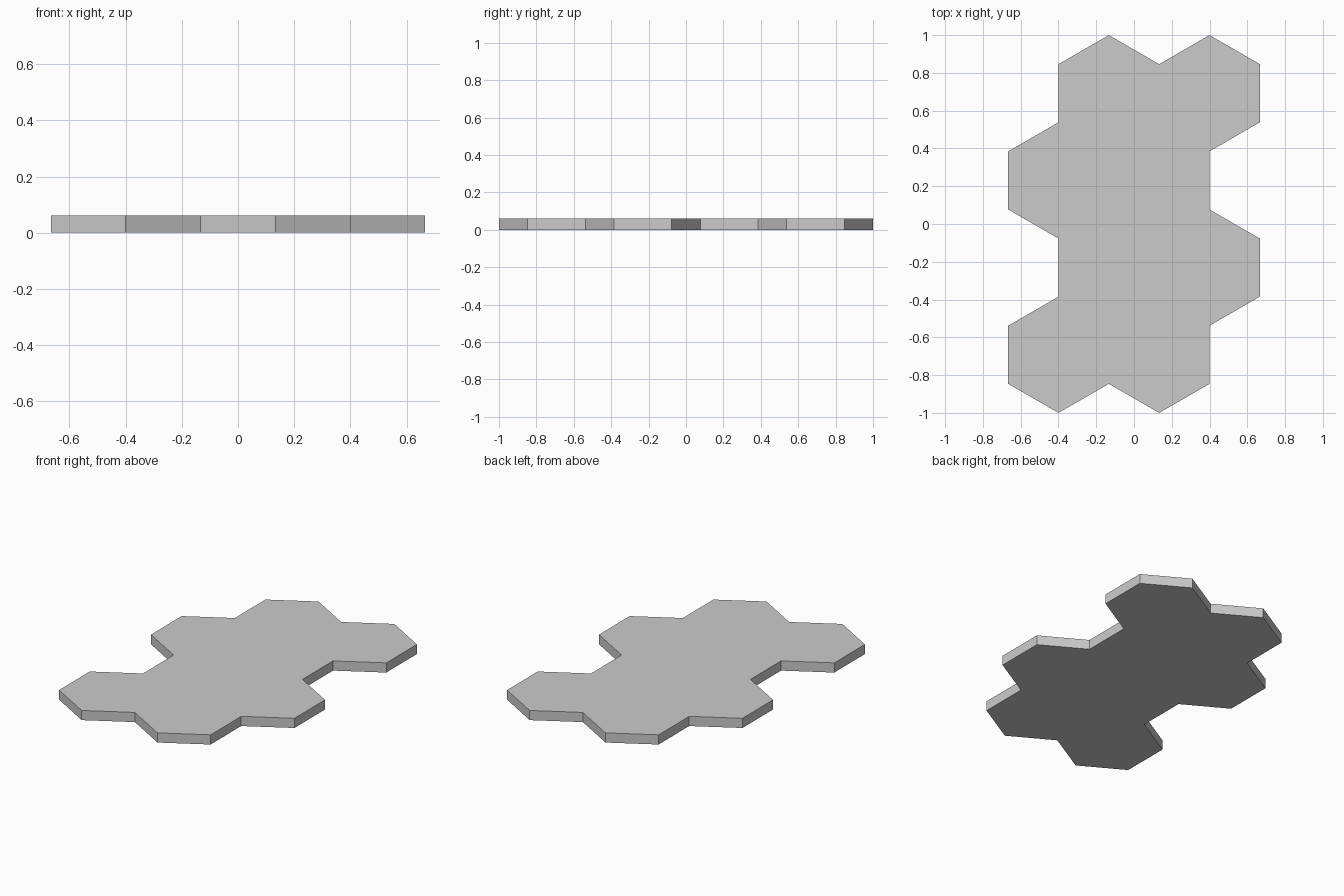
import bpy, bmesh, math

if "Cube" in bpy.data.objects:
    bpy.data.objects.remove(bpy.data.objects["Cube"])

R = 2 / 6.5                 # hexagon radius: four interlocked rows span 2 units
W = math.sqrt(3) * R        # hexagon width
THICKNESS = 0.2 * R

bm = bmesh.new()

# Four staggered rows of two pointy-top hexagons
for row in range(4):
    cy = 1 - R - 1.5 * R * row
    shift = W / 4 if row % 2 == 0 else -W / 4
    for side in (-0.5, 0.5):
        cx = side * W + shift
        angles = [math.radians(30 + 60 * i) for i in range(6)]
        bm.faces.new([bm.verts.new((cx + R * math.cos(a), cy + R * math.sin(a), 0))
                      for a in angles])

# Weld the hexagons and raise them into one slab
bmesh.ops.remove_doubles(bm, verts=bm.verts[:], dist=1e-4)
base = bm.faces[:]
top = bmesh.ops.extrude_face_region(bm, geom=base, use_keep_orig=True)["geom"]
bmesh.ops.translate(bm, vec=(0, 0, THICKNESS),
                    verts=[g for g in top if isinstance(g, bmesh.types.BMVert)])
bmesh.ops.recalc_face_normals(bm, faces=bm.faces[:])

# Remove the seams between coplanar hexagons
bmesh.ops.dissolve_limit(bm, angle_limit=math.radians(1),
                         verts=bm.verts[:], edges=bm.edges[:])

mesh = bpy.data.meshes.new("hexagon_tile")
bm.to_mesh(mesh)
bm.free()
bpy.context.collection.objects.link(bpy.data.objects.new("hexagon_tile", mesh))
